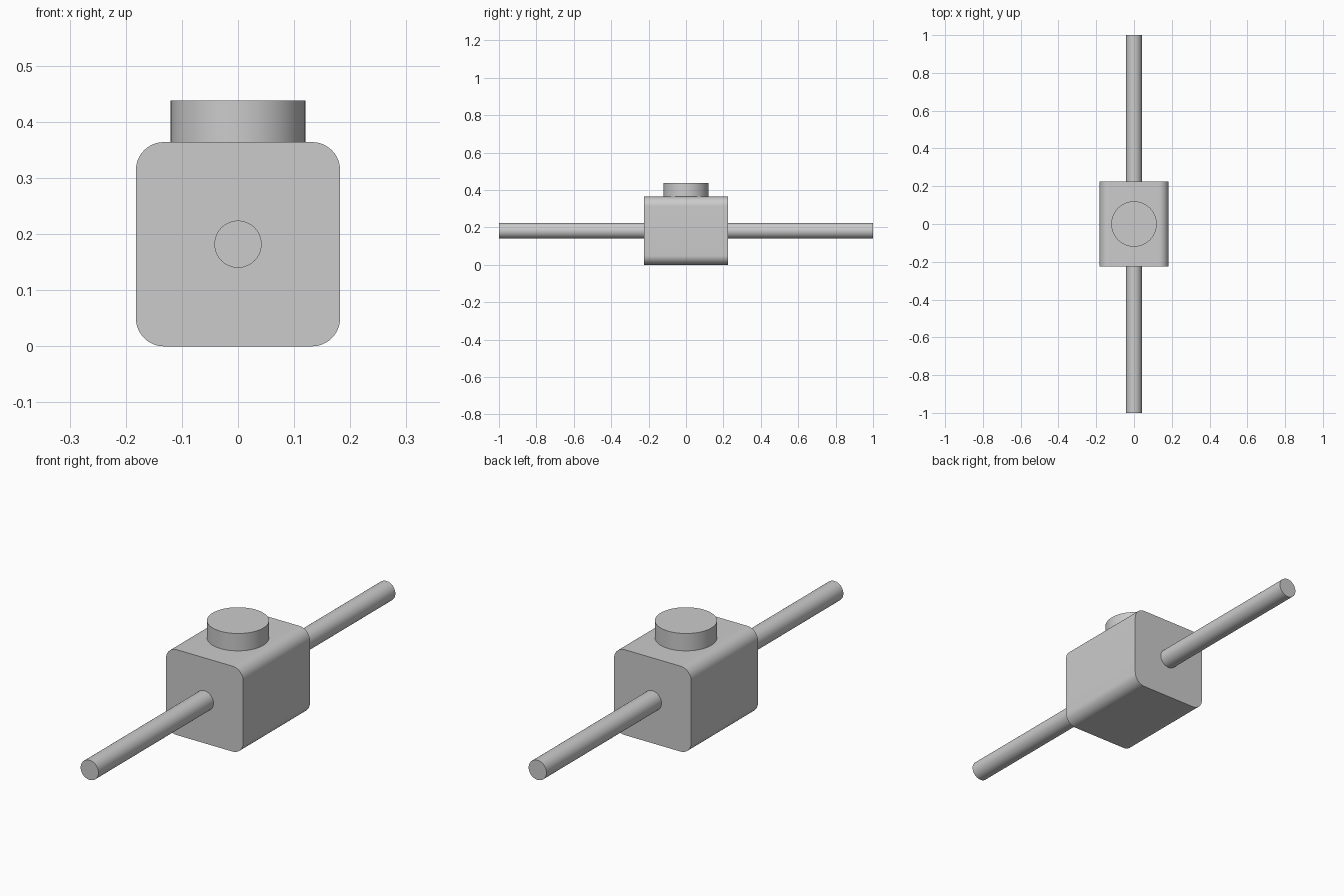
import bpy
import bmesh
from math import pi

default = bpy.data.objects.get("Cube")
if default:
    bpy.data.objects.remove(default, do_unlink=True)

WIDTH, DEPTH, CORNER = 0.364, 0.45, 0.05
MID = WIDTH / 2

grey = bpy.data.materials.new("plain grey")
grey.use_nodes = True
colour = (0.6, 0.6, 0.6, 1)
grey.diffuse_color = colour
grey.node_tree.nodes["Principled BSDF"].inputs["Base Color"].default_value = colour


def finish(obj, name):
    obj.name = obj.data.name = name
    obj.data.materials.append(grey)
    bpy.ops.object.shade_smooth_by_angle(angle=pi / 6)


def cylinder(name, radius, length, centre, turn=0):
    bpy.ops.mesh.primitive_cylinder_add(vertices=64, radius=radius, depth=length,
                                        location=centre, rotation=(turn, 0, 0))
    finish(bpy.context.object, name)


# Block body, rounded along its four lengthwise edges
bpy.ops.mesh.primitive_cube_add(size=1, location=(0, 0, MID))
body = bpy.context.object
body.scale = (WIDTH, DEPTH, WIDTH)
bpy.ops.object.transform_apply(location=False, rotation=False, scale=True)
bm = bmesh.new()
bm.from_mesh(body.data)
long_edges = [e for e in bm.edges
              if abs(e.verts[0].co.y - e.verts[1].co.y) > DEPTH / 2]
bmesh.ops.bevel(bm, geom=long_edges, offset=CORNER, segments=12,
                profile=0.5, affect='EDGES')
bm.to_mesh(body.data)
bm.free()
finish(body, "body")

# Round cap on top, seated slightly into the body
cylinder("top_cap", 0.12, 0.084, (0, 0, 0.396))

# Rods out of the front and back faces, seated slightly into the body
for name, side in (("front_rod", -1), ("back_rod", 1)):
    cylinder(name, 0.042, 0.79, (0, side * 0.605, MID), pi / 2)
